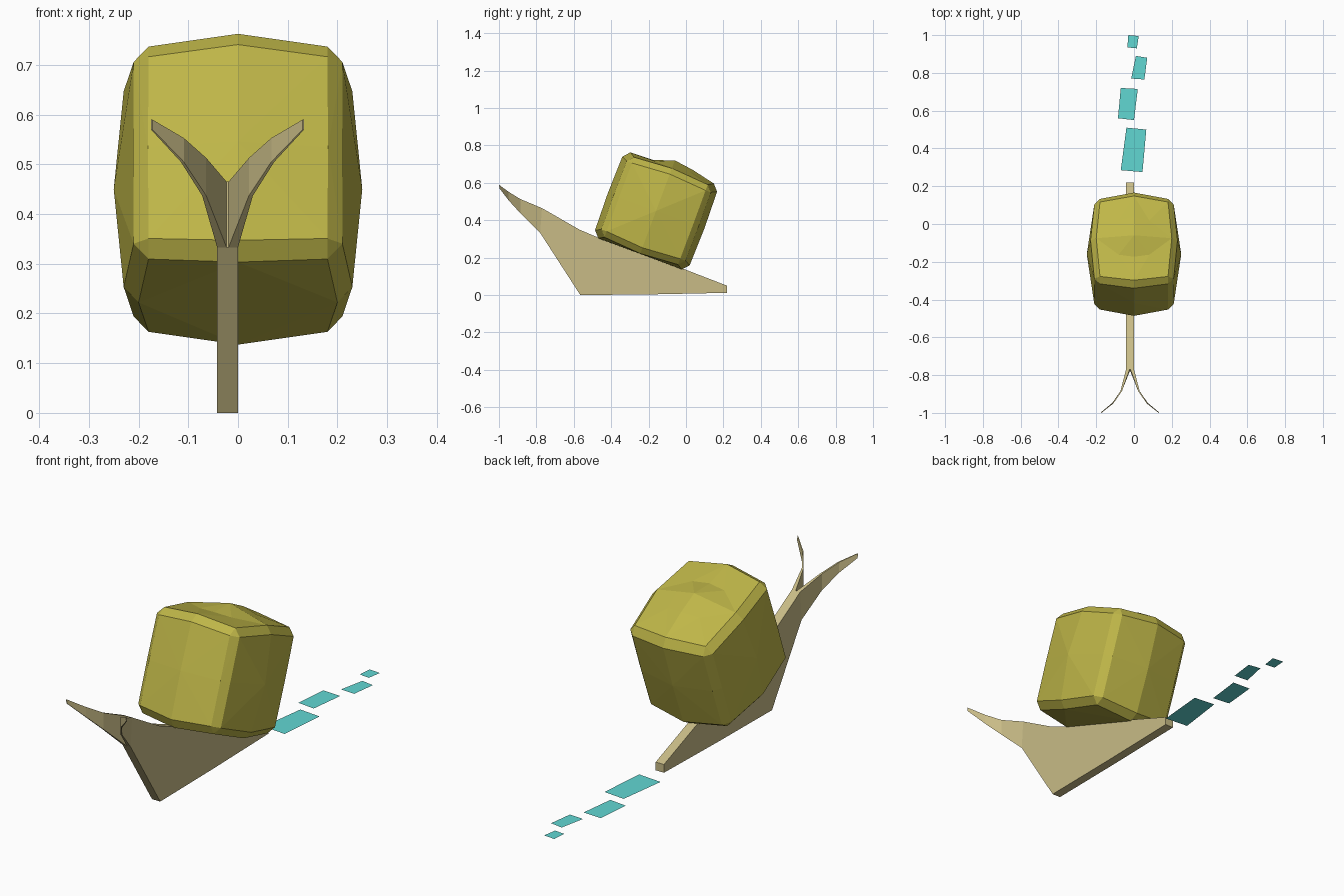
import bpy, bmesh
from math import radians
from mathutils import Matrix
from itertools import product

if "Cube" in bpy.data.objects:
    bpy.data.objects.remove(bpy.data.objects["Cube"])


def material(name, rgb):
    m = bpy.data.materials.new(name)
    m.diffuse_color = (*rgb, 1)
    m.use_nodes = True
    m.node_tree.nodes["Principled BSDF"].inputs["Base Color"].default_value = m.diffuse_color
    return m


SHELL = material("shell_olive", (0.52, 0.47, 0.065))
SKIN = material("skin_tan", (0.58, 0.5, 0.24))
SLIME = material("slime_cyan", (0.12, 0.68, 0.65))


def finish(bm, name, mat, fix=True):
    if fix:
        bmesh.ops.recalc_face_normals(bm, faces=bm.faces)
    me = bpy.data.meshes.new(name)
    bm.to_mesh(me)
    bm.free()
    me.materials.append(mat)
    ob = bpy.data.objects.new(name, me)
    bpy.context.collection.objects.link(ob)
    return ob


# Body: side profile extruded to a thin slab
MID = -0.021
profile = [(-.78, .333), (-.565, 0), (-.17, .004), (.22, .012), (.22, .05),
           (0, .135), (-.48, .312), (-.57, .35), (-.77, .465)]
bm = bmesh.new()
face = bm.faces.new([bm.verts.new((MID - .021, y, z)) for y, z in profile])
ext = bmesh.ops.extrude_face_region(bm, geom=[face])
bmesh.ops.translate(bm, vec=(.042, 0, 0),
                    verts=[v for v in ext["geom"] if isinstance(v, bmesh.types.BMVert)])
finish(bm, "body", SKIN)

# Feelers: tapered vertical blades curving outward (y bottom, y top, z bottom, z top, outer, inner)
sections = [(-.78, -.77, .333, .465, .021, .002), (-.885, -.885, .437, .513, .051, .043),
            (-.947, -.95, .505, .553, .094, .088), (-.997, -1.0, .57, .59, .154, .151)]
for name, side in (("feeler_left", -1), ("feeler_right", 1)):
    bm = bmesh.new()
    rings = []
    for yb, yt, zb, zt, xo, xi in sections:
        rings.append([bm.verts.new((MID + side * x, y, z)) for x, y, z in
                      ((xo, yb, zb), (xi, yb, zb), (xi, yt, zt), (xo, yt, zt))])
    for a, b in zip(rings, rings[1:]):
        for i in range(4):
            j = (i + 1) % 4
            bm.faces.new((a[i], a[j], b[j], b[i]))
    bm.faces.new(rings[0])
    bm.faces.new(rings[-1])
    finish(bm, name, SKIN)

# Shell: chamfered bulging box from mirrored hull points
octant = [(.21, .21, .195), (.18, .24, .195), (.18, .21, .228),   # corners
          (0, .27, .21), (0, .238, .245),                         # edges along x
          (.23, 0, .21), (.2, 0, .243),                           # edges along y
          (.211, .211, 0), (.181, .242, 0),                       # upright edges
          (.25, 0, 0), (0, .275, 0)]                              # face centres
points = {tuple(round(s * c, 4) + 0.0 for s, c in zip(signs, p))
          for p in octant for signs in product((-1, 1), repeat=3)}
bm = bmesh.new()
for p in sorted(points):
    bm.verts.new(p)
bmesh.ops.convex_hull(bm, input=bm.verts)
bm.normal_update()

# Shell cap: replace the flat top with folded panels meeting at a peak
top = [f for f in bm.faces if f.normal.z > 0.9]
bmesh.ops.delete(bm, geom=top, context='FACES')
bm.verts.ensure_lookup_table()


def rim_vert(x, y):
    goal = (x, y, .228 if x and y else .244)
    return min(bm.verts, key=lambda v: sum((a - b) ** 2 for a, b in zip(v.co, goal)))


rim_xy = [(-.18, -.21), (0, -.238), (.18, -.21), (.2, 0),
          (.18, .21), (0, .238), (-.18, .21), (-.2, 0)]
inner_z = [.247, .25, .247, .268, .258, .274, .258, .268]
rim = [rim_vert(x, y) for x, y in rim_xy]
inner = [bm.verts.new((x * .45, y * .45, z)) for (x, y), z in zip(rim_xy, inner_z)]
peak = bm.verts.new((0, 0, .288))
for i in range(8):
    j = (i + 1) % 8
    if i % 2 == 0:
        bm.faces.new((rim[i], rim[j], inner[i]))
        bm.faces.new((rim[j], inner[j], inner[i]))
    else:
        bm.faces.new((rim[i], rim[j], inner[j]))
        bm.faces.new((rim[i], inner[j], inner[i]))
    bm.faces.new((inner[i], inner[j], peak))
shell = finish(bm, "shell", SHELL)
shell.matrix_world = Matrix.Translation((0, -.16, .45)) @ Matrix.Rotation(radians(-20.4), 4, 'X')

# Slime trail: flat patches behind the tail
trail = [[(-.07, .285), (.045, .275), (.065, .5), (-.04, .51)],
         [(-.085, .56), (0, .55), (.02, .715), (-.07, .72)],
         [(-.015, .77), (.055, .765), (.07, .88), (.01, .89)],
         [(-.035, .935), (.015, .93), (.025, .995), (-.03, 1.0)]]
for n, quad in enumerate(trail, 1):
    bm = bmesh.new()
    bm.faces.new([bm.verts.new((x, y, .002)) for x, y in quad])
    finish(bm, f"slime_patch_{n}", SLIME, fix=False)
